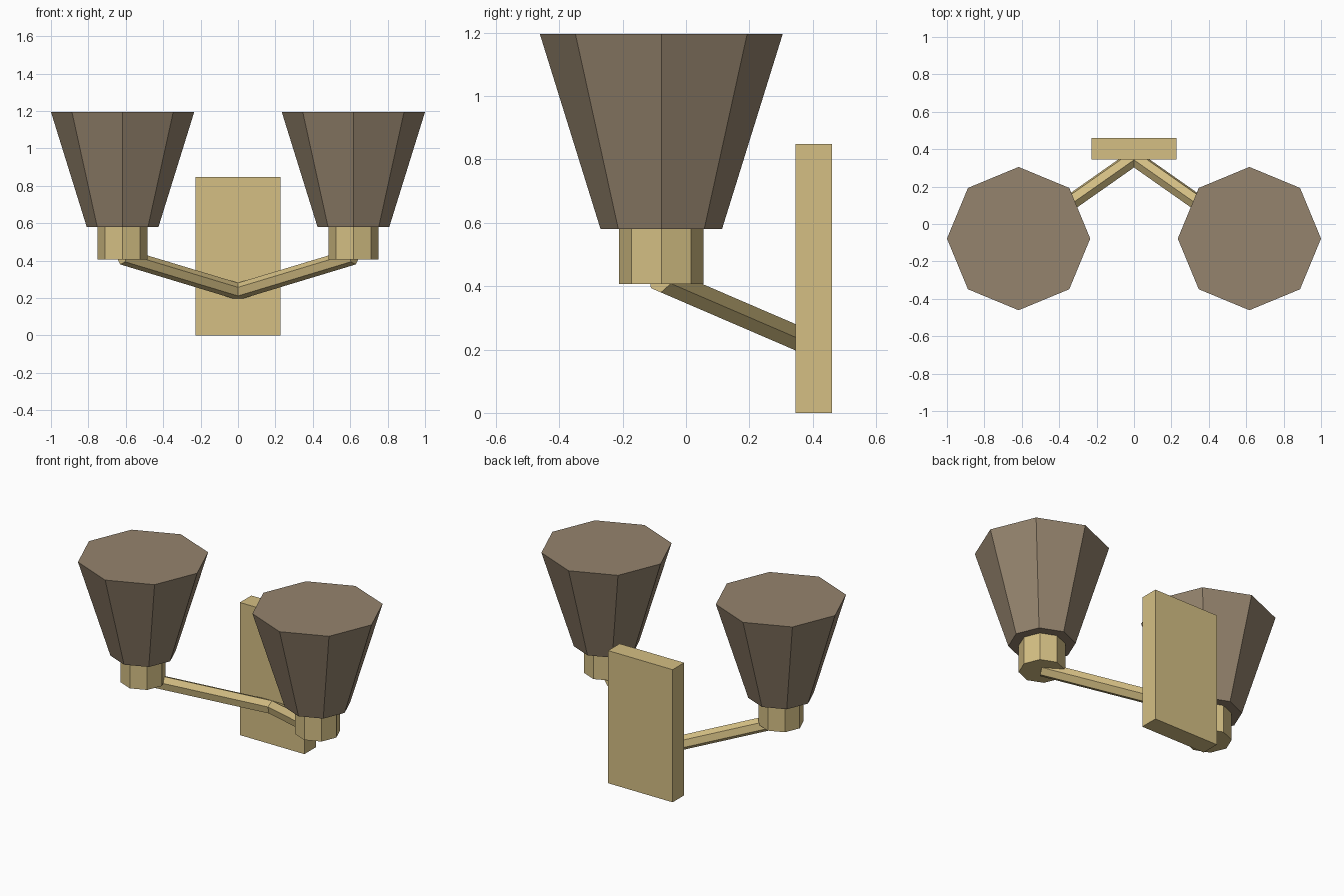
import bpy, bmesh, math
from mathutils import Vector

cube = bpy.data.objects.get("Cube")
if cube:
    bpy.data.objects.remove(cube, do_unlink=True)


def material(name, color):
    m = bpy.data.materials.new(name)
    m.use_nodes = True
    m.diffuse_color = color
    m.node_tree.nodes["Principled BSDF"].inputs["Base Color"].default_value = color
    return m


brass = material("pale brass", (0.66, 0.52, 0.23, 1))
fabric = material("taupe fabric", (0.30, 0.23, 0.155, 1))


def add_object(name, bm, mat):
    bmesh.ops.recalc_face_normals(bm, faces=bm.faces)
    mesh = bpy.data.meshes.new(name)
    bm.to_mesh(mesh)
    bm.free()
    mesh.materials.append(mat)
    obj = bpy.data.objects.new(name, mesh)
    bpy.context.collection.objects.link(obj)
    return obj


def loft(name, rings, mat):
    """Join equal rings of points into a closed, capped solid."""
    bm = bmesh.new()
    loops = [[bm.verts.new(p) for p in ring] for ring in rings]
    n = len(loops[0])
    for a, b in zip(loops, loops[1:]):
        for i in range(n):
            j = (i + 1) % n
            bm.faces.new((a[i], a[j], b[j], b[i]))
    bm.faces.new(loops[0])
    bm.faces.new(loops[-1])
    return add_object(name, bm, mat)


def octagon(x, y, z, r):
    return [Vector((x + r * math.cos(k * math.pi / 4),
                    y + r * math.sin(k * math.pi / 4), z)) for k in range(8)]


# Wall plate
bm = bmesh.new()
bmesh.ops.create_cube(bm, size=1)
bmesh.ops.scale(bm, vec=(0.456, 0.116, 0.848), verts=bm.verts)
bmesh.ops.translate(bm, vec=(0, 0.403, 0.424), verts=bm.verts)
add_object("wall_plate", bm, brass)

# Lamp cups and tapered shades
LAMP_X, LAMP_Y = 0.617, -0.078
for side, s in (("left", 1), ("right", -1)):
    x = s * LAMP_X
    loft(side + "_cup", [octagon(x, LAMP_Y, 0.407, 0.133),
                         octagon(x, LAMP_Y, 0.581, 0.133)], brass)
    loft(side + "_shade", [octagon(x, LAMP_Y, 0.581, 0.192),
                           octagon(x, LAMP_Y, 1.195, 0.383)], fabric)

# Bent six-sided arm, mitred at the middle
bend = Vector((0, 0.353, 0.2355))
tip = Vector((LAMP_X, -0.08, 0.422))
along = (tip - bend).normalized()
up = Vector((1, 0, 0)).cross(along).normalized()
if up.z < 0:
    up.negate()
across = up.cross(along)
forward = Vector((1, 0, 0)).cross(up)
if forward.dot(across) < 0:
    forward.negate()
mitre = forward / along.x


def hexagon(center, side_axis, r=0.044):
    return [center + r * (math.cos(k * math.pi / 3) * side_axis
                          + math.sin(k * math.pi / 3) * up) for k in range(6)]


end = hexagon(tip, across)
mirrored_end = [Vector((-p.x, p.y, p.z)) for p in end]
loft("bent_arm", [mirrored_end, hexagon(bend, mitre), end], brass)
